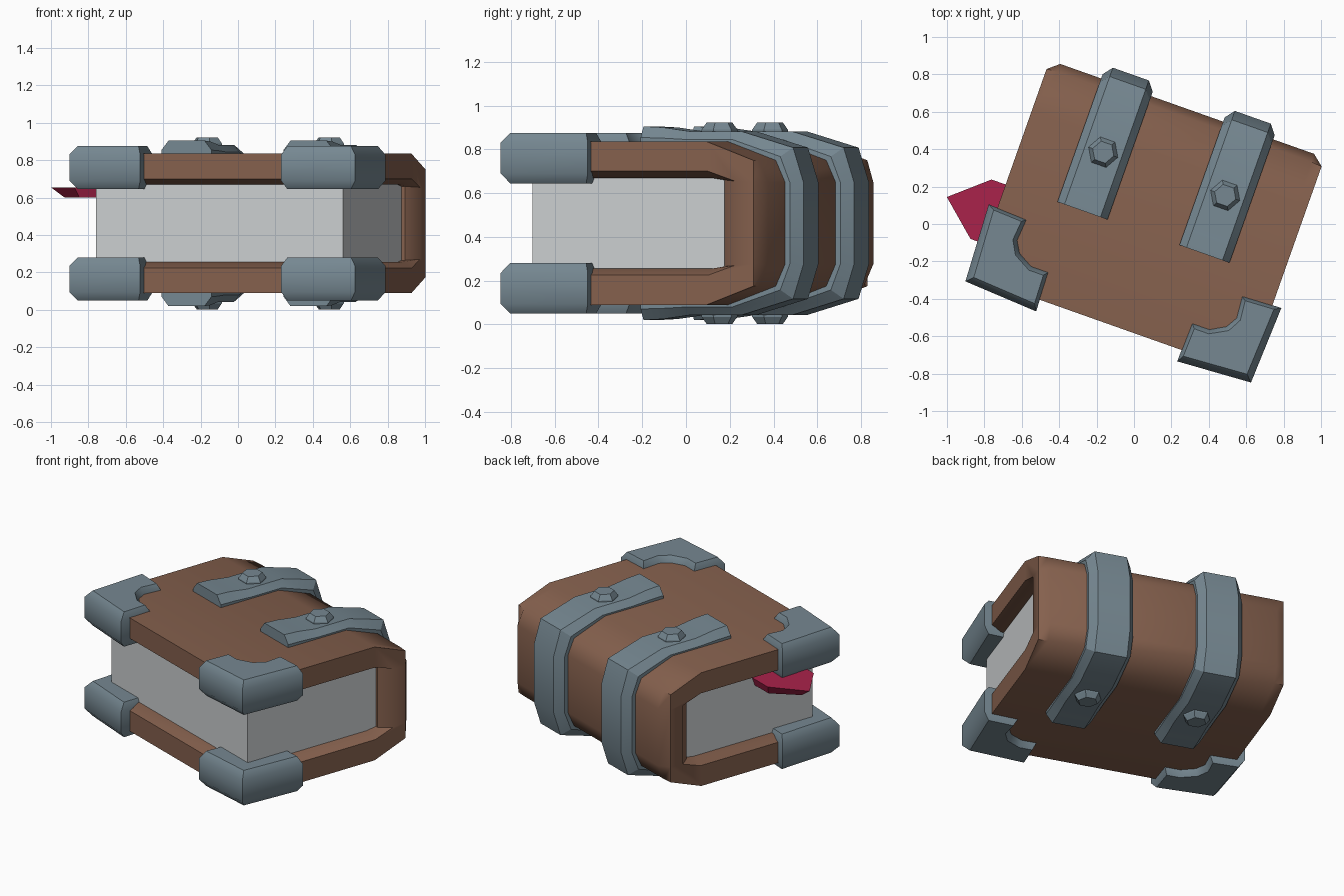
import bpy, bmesh, math
from mathutils import Matrix, Vector

if "Cube" in bpy.data.objects:
    bpy.data.objects.remove(bpy.data.objects["Cube"])

MID = 0.4625  # height of the mirror plane between both covers
PLACE = Matrix.Translation((0.059, -0.021, 0)) @ Matrix.Rotation(math.radians(-19.5), 4, 'Z')


def material(name, rgb):
    m = bpy.data.materials.new(name)
    m.diffuse_color = (*rgb, 1)
    m.use_nodes = True
    m.node_tree.nodes["Principled BSDF"].inputs["Base Color"].default_value = m.diffuse_color
    return m


LEATHER = material("brown leather", (0.235, 0.118, 0.075))
STEEL = material("blue grey steel", (0.180, 0.245, 0.285))
PAPER = material("pale paper", (0.60, 0.62, 0.63))
CRIMSON = material("crimson ribbon", (0.40, 0.016, 0.070))


def loft(name, rings, mat, smooth=None, flip=(1, 1, 1)):
    """Skin closed rings of equal length, cap both ends, optionally mirror."""
    bm = bmesh.new()
    loops = []
    for ring in rings:
        loops.append([bm.verts.new(PLACE @ Vector((
            p[0] * flip[0], p[1] * flip[1],
            p[2] if flip[2] > 0 else 2 * MID - p[2]))) for p in ring])
    n = len(loops[0])
    for a, b in zip(loops, loops[1:]):
        for i in range(n):
            j = (i + 1) % n
            bm.faces.new((a[i], a[j], b[j], b[i]))
    bm.faces.new(loops[0][::-1])
    bm.faces.new(loops[-1])
    bmesh.ops.recalc_face_normals(bm, faces=bm.faces)
    me = bpy.data.meshes.new(name)
    bm.to_mesh(me)
    bm.free()
    me.materials.append(mat)
    ob = bpy.data.objects.new(name, me)
    bpy.context.collection.objects.link(ob)
    if smooth:
        bpy.ops.object.select_all(action='DESELECT')
        ob.select_set(True)
        bpy.context.view_layer.objects.active = ob
        bpy.ops.object.shade_smooth_by_angle(angle=math.radians(smooth))
    return ob


def mirrored(half):
    return half + [(v, 2 * MID - z) for v, z in reversed(half)]


# Cover: C-shaped profile along the spine, with chamfered inner rim and spine ends
middle = mirrored([(0.465, 0.66), (0.40, 0.67), (-0.48, 0.67), (-0.55, 0.70),
                   (-0.55, 0.835), (0.40, 0.835), (0.63, 0.75), (0.675, 0.65)])
end = mirrored([(0.535, 0.655), (0.405, 0.70), (-0.48, 0.70), (-0.55, 0.70),
                (-0.55, 0.835), (0.40, 0.835), (0.625, 0.75), (0.625, 0.65)])
loft("cover", [[(u, v, z) for v, z in prof] for u, prof in
               ((-0.78, end), (-0.72, middle), (0.72, middle), (0.78, end))], LEATHER, 47)

# Page block
page_outline = [(-0.70, -0.473), (0.70, -0.473), (0.70, 0.475), (-0.70, 0.475)]
loft("pages", [[(u, v, z) for u, v in page_outline] for z in (0.25, 0.675)], PAPER)

# Bookmark: pointed ribbon sticking out of the left end
tip_top = [(-0.60, -0.03), (-0.86, -0.03), (-1.054, -0.198), (-0.86, -0.367), (-0.60, -0.367)]
tip_low = [(-0.60, -0.05), (-0.84, -0.05), (-0.975, -0.198), (-0.84, -0.345), (-0.60, -0.345)]
loft("bookmark", [[(u, v, 0.60) for u, v in tip_low], [(u, v, 0.655) for u, v in tip_top]], CRIMSON)

# Corner guards: L-shaped plates with a curved notch and chamfered rims
guard = [(0.81, -0.59), (0.83, -0.16), (0.61, -0.17), (0.62, -0.29),
         (0.585, -0.35), (0.505, -0.395), (0.407, -0.395), (0.40, -0.615)]
guard_in = [(0.775, -0.555), (0.795, -0.18), (0.635, -0.188), (0.645, -0.295),
            (0.605, -0.368), (0.51, -0.42), (0.428, -0.42), (0.422, -0.578)]
for side, sx in (("left", -1), ("right", 1)):
    for level, sz in (("upper", 1), ("lower", -1)):
        loft(f"{level}_{side}_corner_guard",
             [[(u, v, z) for u, v in shape] for z, shape in
              ((0.645, guard_in), (0.69, guard), (0.83, guard), (0.875, guard_in))],
             STEEL, 42, (sx, 1, sz))

# Straps wrapped around the spine, with bevelled sides
outer = mirrored([(-0.025, 0.905), (0.07, 0.90), (0.20, 0.882), (0.45, 0.882), (0.70, 0.808), (0.75, 0.65)])
inner = mirrored([(-0.025, 0.82), (0.07, 0.82), (0.20, 0.82), (0.40, 0.82), (0.62, 0.74), (0.665, 0.645)])


def strap_ring(c, i, o):
    side = (i[0] + 0.4 * (o[0] - i[0]), i[1] + 0.4 * (o[1] - i[1]))
    half = ((0.142, i), (0.142, side), (0.102, o))
    return ([(c - w, *p) for w, p in half] + [(c + w, *p) for w, p in reversed(half)])


for side, c in (("left", -0.346), ("right", 0.346)):
    loft(f"{side}_strap", [strap_ring(c, i, o) for i, o in zip(inner, outer)], STEEL, 30)
    # Hexagonal rivets on both faces of each strap
    for level, sz in (("upper", 1), ("lower", -1)):
        loft(f"{level}_{side}_rivet",
             [[(c + r * math.cos(k * math.pi / 3), 0.307 + r * math.sin(k * math.pi / 3), z)
               for k in range(6)] for r, z in ((0.083, 0.86), (0.083, 0.89), (0.06, 0.922))],
             STEEL, None, (1, 1, sz))
